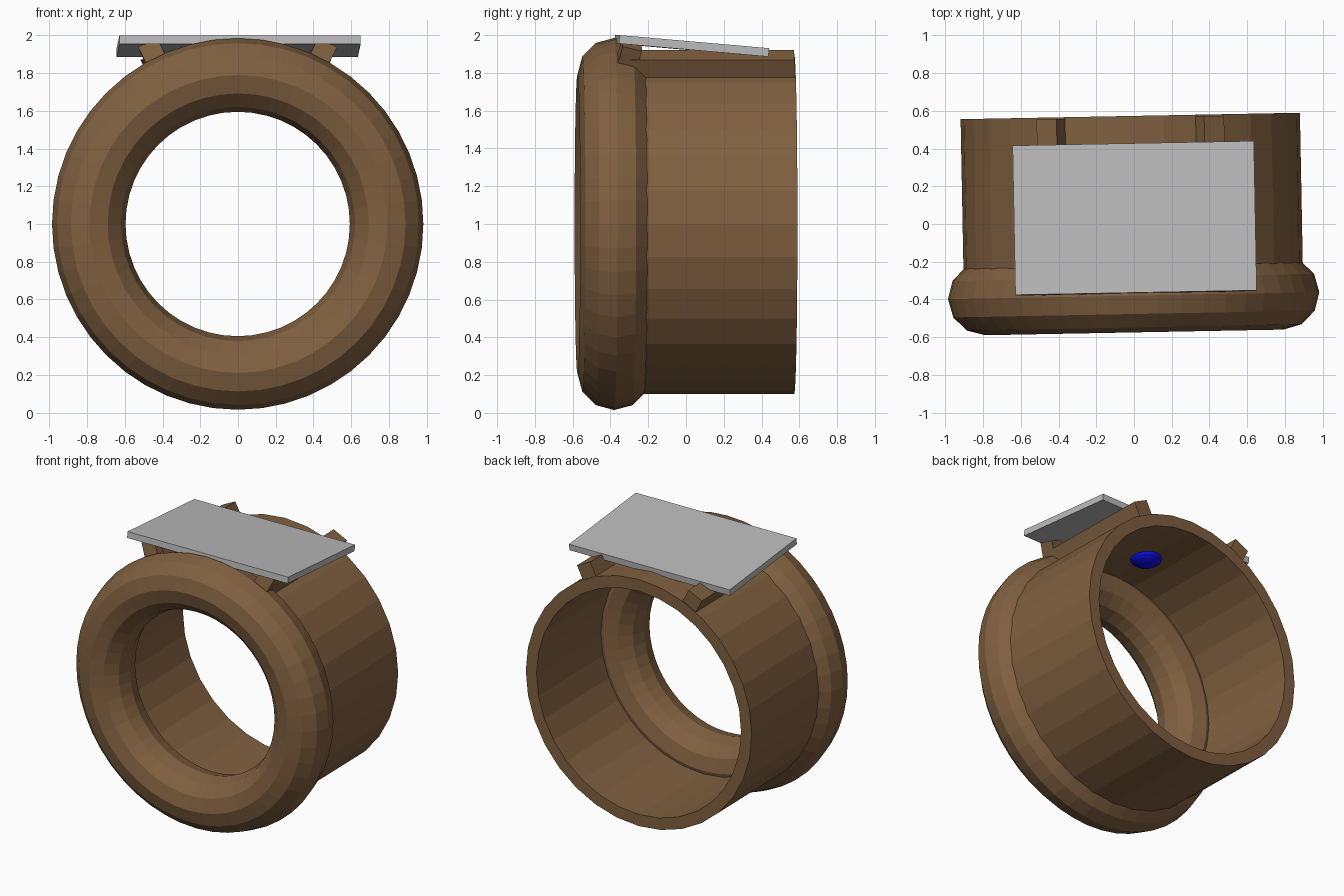
import bpy, math
from mathutils import Matrix, Vector

if "Cube" in bpy.data.objects:
    bpy.data.objects.remove(bpy.data.objects["Cube"])

def material(name, rgb):
    m = bpy.data.materials.new(name)
    m.diffuse_color = (*rgb, 1)
    m.use_nodes = True
    m.node_tree.nodes["Principled BSDF"].inputs["Base Color"].default_value = m.diffuse_color
    return m

BROWN = material("brown", (0.216, 0.117, 0.051))
GREY = material("grey", (0.5, 0.5, 0.5))
BLUE = material("blue", (0.004, 0.004, 0.8))

# whole model is turned very slightly about z
TURN = Matrix.Translation((-0.009, 0, 1)) @ Matrix.Rotation(0.019, 4, 'Z')

def add(name, verts, faces, mat, local=Matrix()):
    me = bpy.data.meshes.new(name)
    me.from_pydata(verts, [], faces)
    me.transform(TURN @ local)
    me.materials.append(mat)
    ob = bpy.data.objects.new(name, me)
    bpy.context.collection.objects.link(ob)
    return ob

def lathe(name, profile, n, mat):
    """Spin a closed (radius, y) profile around the y axis."""
    k = len(profile)
    verts = []
    for i in range(n):
        a = 2 * math.pi * i / n
        verts += [(r * math.sin(a), y, r * math.cos(a)) for r, y in profile]
    faces = [(i * k + j, i * k + (j + 1) % k,
              (i + 1) % n * k + (j + 1) % k, (i + 1) % n * k + j)
             for i in range(n) for j in range(k)]
    return add(name, verts, faces, mat)

def box(name, size, local, mat):
    x, y, z = (s / 2 for s in size)
    verts = [(sx * x, sy * y, sz * z) for sx in (-1, 1) for sy in (-1, 1) for sz in (-1, 1)]
    faces = [(0, 1, 3, 2), (4, 6, 7, 5), (0, 4, 5, 1), (2, 3, 7, 6), (0, 2, 6, 4), (1, 5, 7, 3)]
    return add(name, verts, faces, mat, local)

# rounded front ring
ring = [(0.79 + 0.195 * math.cos(t * math.pi / 6), -0.38 - 0.195 * math.sin(t * math.pi / 6))
        for t in range(12)]
lathe("front_ring", ring, 48, BROWN)

# open tube behind it
lathe("tube", [(0.9, -0.36), (0.815, -0.36), (0.815, 0.573), (0.9, 0.573)], 32, BROWN)

# rails and front blocks that carry the plate, leaning outward radially
for side, s in (("left", -1), ("right", 1)):
    lean = Matrix.Rotation(s * math.radians(26.4), 4, 'Y')
    box(side + "_rail", (0.118, 0.87, 0.14),
        lean @ Matrix.Translation((0, 0.13, 0.93)), BROWN)
    box(side + "_front_block", (0.112, 0.105, 0.13),
        lean @ Matrix.Translation((0, -0.31, 1.0)) @ Matrix.Rotation(math.radians(-14), 4, 'X'), BROWN)

# tilted plate on top
box("top_plate", (1.28, 0.795, 0.045),
    Matrix.Translation((0.013, 0.03, 0.943)) @ Matrix.Rotation(math.radians(-5), 4, 'X'), GREY)

# small flattened bead on the tube ceiling
bpy.ops.mesh.primitive_uv_sphere_add(segments=16, ring_count=8, radius=1)
bead = bpy.context.object
bead.name = "blue_bead"
bead.data.transform(TURN @ Matrix.Translation((0.01, 0.12, 0.812)) @ Matrix.Diagonal((0.107, 0.107, 0.05, 1)))
bead.data.materials.append(BLUE)
